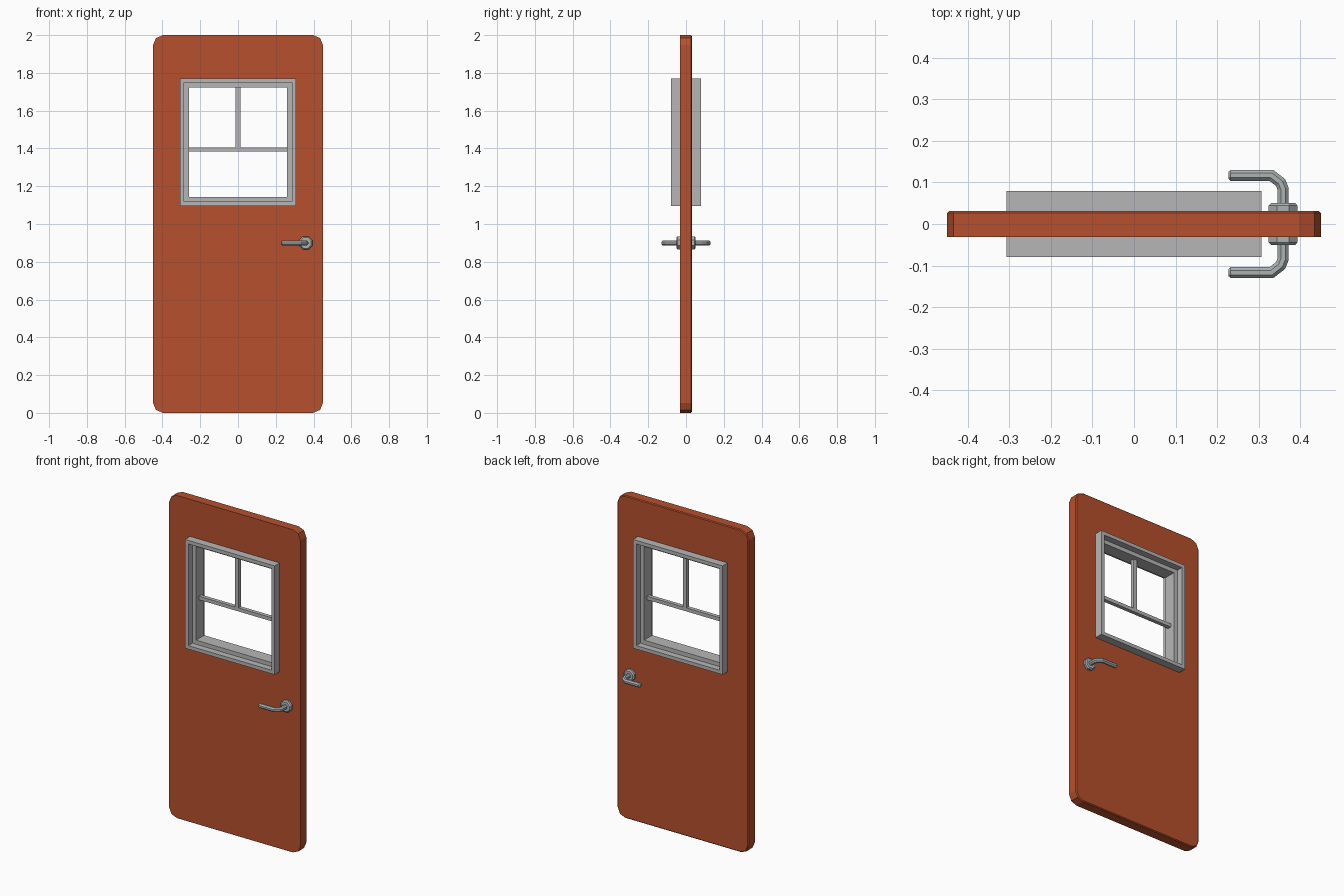
import bpy, bmesh, math
from mathutils import Vector

cube = bpy.data.objects.get("Cube")
if cube:
    bpy.data.objects.remove(cube, do_unlink=True)


def material(name, rgb):
    mat = bpy.data.materials.new(name)
    mat.use_nodes = True
    color = (*rgb, 1)
    mat.diffuse_color = color
    mat.node_tree.nodes["Principled BSDF"].inputs["Base Color"].default_value = color
    return mat


orange = material("burnt_orange", (0.47, 0.08, 0.026))
grey = material("window_grey", (0.47, 0.47, 0.47))
steel = material("handle_steel", (0.42, 0.45, 0.45))


def add_object(name, bm, mat):
    bmesh.ops.recalc_face_normals(bm, faces=bm.faces)
    mesh = bpy.data.meshes.new(name)
    bm.to_mesh(mesh)
    bm.free()
    mesh.materials.append(mat)
    obj = bpy.data.objects.new(name, mesh)
    bpy.context.collection.objects.link(obj)
    return obj


def box_bm(low, high):
    bm = bmesh.new()
    bmesh.ops.create_cube(bm, size=1)
    low, high = Vector(low), Vector(high)
    for v in bm.verts:
        v.co = (low + high) / 2 + v.co * (high - low)
    return bm


def bridge(bm, loops, closed=False):
    """Join successive rings of vertices with quads."""
    pairs = list(zip(loops, loops[1:]))
    if closed:
        pairs.append((loops[-1], loops[0]))
    for a, b in pairs:
        n = len(a)
        for i in range(n):
            bm.faces.new((a[i], a[(i + 1) % n], b[(i + 1) % n], b[i]))


# Window extents
WIN_X, WIN_LOW, WIN_HIGH = 0.307, 1.096, 1.77

# Door slab: rounded corners, fine chamfer around the back face
bm = box_bm((-0.45, -0.031, 0), (0.45, 0.031, 2))
corners = [e for e in bm.edges if abs(e.verts[0].co.y - e.verts[1].co.y) > 0.01]
bmesh.ops.bevel(bm, geom=corners, offset=0.053, segments=2, profile=0.5, affect='EDGES')
rim = [e for e in bm.edges if all(v.co.y > 0.03 for v in e.verts)]
bmesh.ops.bevel(bm, geom=rim, offset=0.005, segments=1, affect='EDGES')
door = add_object("door_slab", bm, orange)

# Window opening cut through the slab
cutter = add_object("window_cutter", box_bm((-WIN_X + 0.01, -0.2, WIN_LOW + 0.01),
                                            (WIN_X - 0.01, 0.2, WIN_HIGH - 0.01)), orange)
cutter.hide_render = True
cut = door.modifiers.new("window_opening", 'BOOLEAN')
cut.operation = 'DIFFERENCE'
cut.solver = 'EXACT'
cut.object = cutter
bpy.context.view_layer.objects.active = door
bpy.ops.object.modifier_apply(modifier=cut.name)
bpy.data.objects.remove(cutter, do_unlink=True)

# Stepped window frame: (inset, depth) profile swept around the rectangle
half = [(0, -0.08), (0.022, -0.08), (0.022, -0.04), (0.047, -0.04)]
profile = half + [(inset, -y) for inset, y in reversed(half)]
bm = bmesh.new()
rings = []
for inset, y in profile:
    x, low, high = WIN_X - inset, WIN_LOW + inset, WIN_HIGH - inset
    rings.append([bm.verts.new((px, y, pz))
                  for px, pz in ((-x, low), (x, low), (x, high), (-x, high))])
bridge(bm, rings, closed=True)
add_object("window_frame", bm, grey)

# Glazing bars
add_object("window_crossbar", box_bm((-0.262, -0.012, 1.383), (0.262, 0.012, 1.405)), grey)
add_object("window_upright_bar", box_bm((-0.012, -0.012, 1.404), (0.012, 0.012, 1.725)), grey)

# Handles on both faces
HX, HZ, SIDES = 0.359, 0.9, 8


def ring(bm, center, across, radius):
    """Ring of vertices spanned by a horizontal direction and z."""
    loop = []
    for i in range(SIDES):
        a = 2 * math.pi * (i + 0.5) / SIDES
        p = center + across * (radius * math.cos(a)) + Vector((0, 0, radius * math.sin(a)))
        loop.append(bm.verts.new(p))
    return loop


def handle(side, face):
    # Chamfered rosette
    bm = bmesh.new()
    loops = [ring(bm, Vector((HX, side * y, HZ)), Vector((1, 0, 0)), r)
             for y, r in ((0.025, 0.038), (0.044, 0.038), (0.051, 0.031))]
    bridge(bm, loops)
    bm.faces.new(loops[0])
    bm.faces.new(loops[-1])
    add_object(face + "_handle_rosette", bm, steel)

    # Bent lever with a chamfered tip
    path = [Vector((x, side * y, HZ)) for x, y in
            ((HX, 0.04), (HX, 0.085), (0.353, 0.1), (0.331, 0.117), (0.233, 0.117), (0.228, 0.117))]
    bm = bmesh.new()
    loops = []
    for i, p in enumerate(path):
        before = (p - path[i - 1]).normalized() if i else (path[1] - p).normalized()
        after = (path[i + 1] - p).normalized() if i + 1 < len(path) else before
        tangent = (before + after).normalized()
        across = Vector((tangent.y, -tangent.x, 0)) / max(0.7, tangent.dot(before))
        loops.append(ring(bm, p, across, 0.0095 if i == len(path) - 1 else 0.0143))
    bridge(bm, loops)
    bm.faces.new(loops[0])
    bm.faces.new(loops[-1])
    add_object(face + "_handle_lever", bm, steel)


handle(-1, "front")
handle(1, "back")
